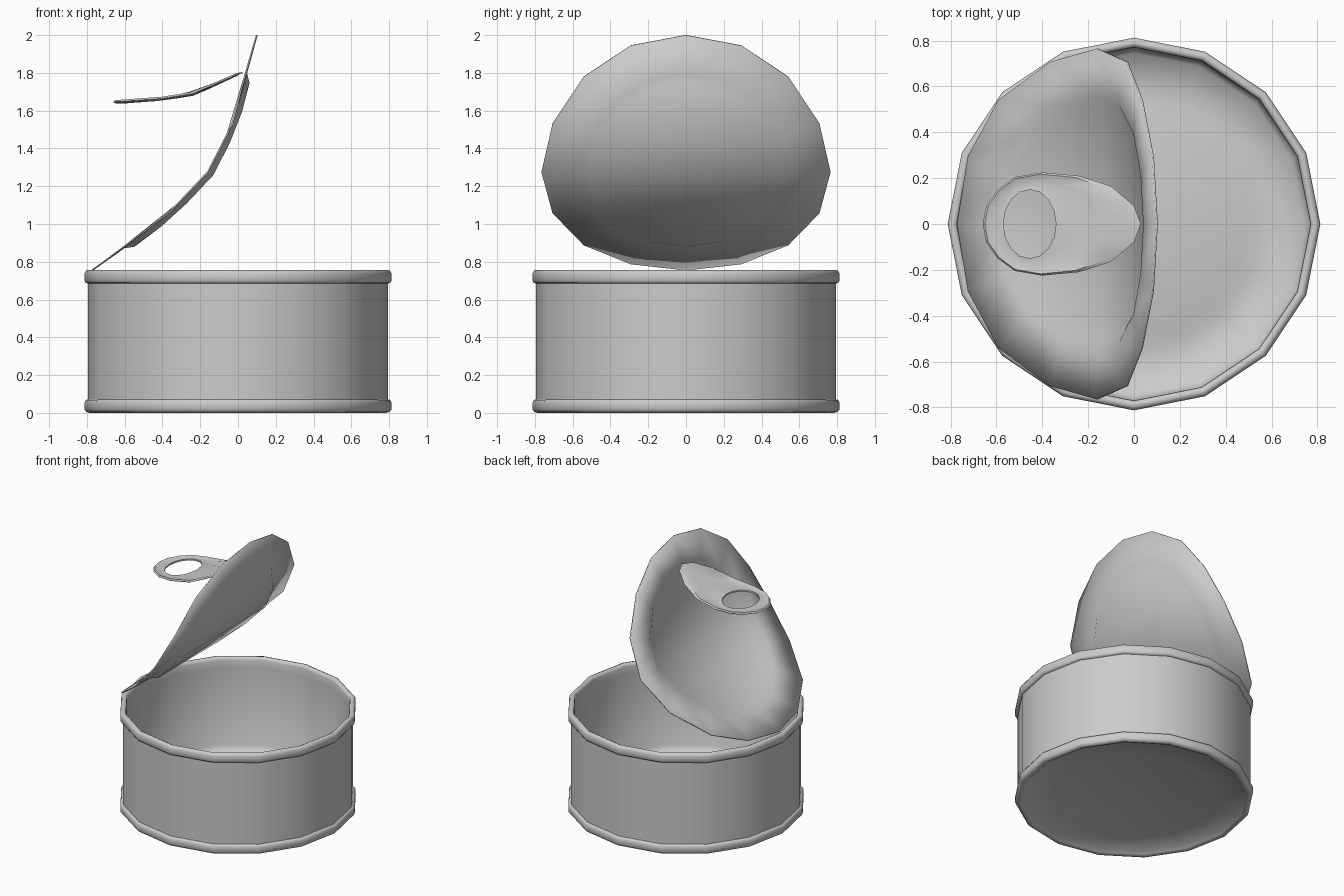
import bpy, bmesh
from math import cos, sin, pi, radians, hypot

if "Cube" in bpy.data.objects:
    bpy.data.objects.remove(bpy.data.objects["Cube"])

N = 16


def finish(name, verts, faces, angle):
    mesh = bpy.data.meshes.new(name)
    mesh.from_pydata(verts, [], faces)
    bm = bmesh.new()
    bm.from_mesh(mesh)
    bmesh.ops.remove_doubles(bm, verts=bm.verts, dist=1e-5)
    bmesh.ops.recalc_face_normals(bm, faces=bm.faces)
    bm.to_mesh(mesh)
    bm.free()
    ob = bpy.data.objects.new(name, mesh)
    bpy.context.collection.objects.link(ob)
    bpy.ops.object.select_all(action='DESELECT')
    ob.select_set(True)
    bpy.context.view_layer.objects.active = ob
    bpy.ops.object.shade_smooth_by_angle(angle=radians(angle))
    return ob


def loft(rings, closed=False):
    """Quads between consecutive rings of equal length."""
    n = len(rings[0])
    verts = [v for ring in rings for v in ring]
    faces = []
    for k in range(len(rings) if closed else len(rings) - 1):
        a, b = k * n, (k + 1) % len(rings) * n
        for i in range(n):
            j = (i + 1) % n
            faces.append((a + i, a + j, b + j, b + i))
    return verts, faces


def circle(r, z):
    return [(r * cos(2 * pi * i / N), r * sin(2 * pi * i / N), z) for i in range(N)]


# Can: lathed wall with rolled rims, stepped base underneath, open inside
profile = [(.50, .035), (.55, .022), (.75, .022), (.765, .008), (.785, .0), (.803, .005),
           (.813, .018), (.813, .055), (.806, .068), (.795, .072),
           (.795, .685), (.806, .688), (.813, .70), (.813, .738), (.805, .752), (.79, .757),
           (.776, .75), (.771, .735), (.77, .68), (.77, .10), (.745, .055), (.55, .045), (.50, .058)]
verts, faces = loft([circle(r, z) for r, z in profile])
last = len(verts) - N
faces += [tuple(range(N)), tuple(range(last, last + N))]
finish("can_body", verts, faces, 60)

# Lid: a 16-sided disc bent along a curve in the xz plane
bend = [(-.77, .757), (-.723, .79), (-.59, .89), (-.365, 1.06), (-.16, 1.275),
        (-.03, 1.53), (.035, 1.78), (.083, 1.945), (.10, 2.0)]
R = .765
stations = [R * (1 - cos(pi * i / 8)) for i in range(9)]


def bent(s, y, drop):
    for k in range(8):
        if s <= stations[k + 1] or k == 7:
            break
    (x0, z0), (x1, z1) = bend[k], bend[k + 1]
    t = (s - stations[k]) / (stations[k + 1] - stations[k])
    d = hypot(x1 - x0, z1 - z0)
    return (x0 + (x1 - x0) * t + drop * (z1 - z0) / d, y,
            z0 + (z1 - z0) * t - drop * (x1 - x0) / d)


def lid_ring(r, drop):
    return [bent(R - r * cos(2 * pi * i / N), r * sin(2 * pi * i / N), drop) for i in range(N)]


rings = [lid_ring(R, 0), lid_ring(.56, .004), lid_ring(.515, .03)]
verts, faces = loft(rings)
c = 2 * N
for i in range(8):  # strips across the pressed panel
    quad = (c + i, c + i + 1, c + (N - i - 1) % N, c + (N - i) % N)
    faces.append(tuple(dict.fromkeys(quad)))
lid = finish("peeled_lid", verts, faces, 40)
thick = lid.modifiers.new("thickness", 'SOLIDIFY')
thick.thickness = .008
thick.offset = 0

# Pull tab: teardrop plate with a finger hole
half = [(.03, 0), (.0, .08), (-.10, .165), (-.24, .21), (-.40, .225),
        (-.52, .205), (-.595, .15), (-.645, .08), (-.66, 0)]
outline = half + [(x, -y) for x, y in half[-2:0:-1]]
hole = [(-.455 + .115 * cos(2 * pi * i / N), .15 * sin(2 * pi * i / N)) for i in range(N)]
slope = [(-.67, 1.645), (-.40, 1.665), (-.24, 1.69), (.04, 1.81)]


def tab_z(x):
    for (x0, z0), (x1, z1) in zip(slope, slope[1:]):
        if x <= x1:
            break
    return z0 + (z1 - z0) * (x - x0) / (x1 - x0)


def tab_ring(t, dz):
    """Ring blended from the outline (0) to the hole (1)."""
    ring = []
    for (a, b), (p, q) in zip(outline, hole):
        x, y = a + (p - a) * t, b + (q - b) * t
        ring.append((x, y, tab_z(x) + dz))
    return ring


rings = [tab_ring(0, 0), tab_ring(.10, .009), tab_ring(.5, -.002), tab_ring(1, .005),
         tab_ring(1, -.006), tab_ring(.5, -.012), tab_ring(.10, -.007)]
finish("pull_tab", *loft(rings, closed=True), 50)
